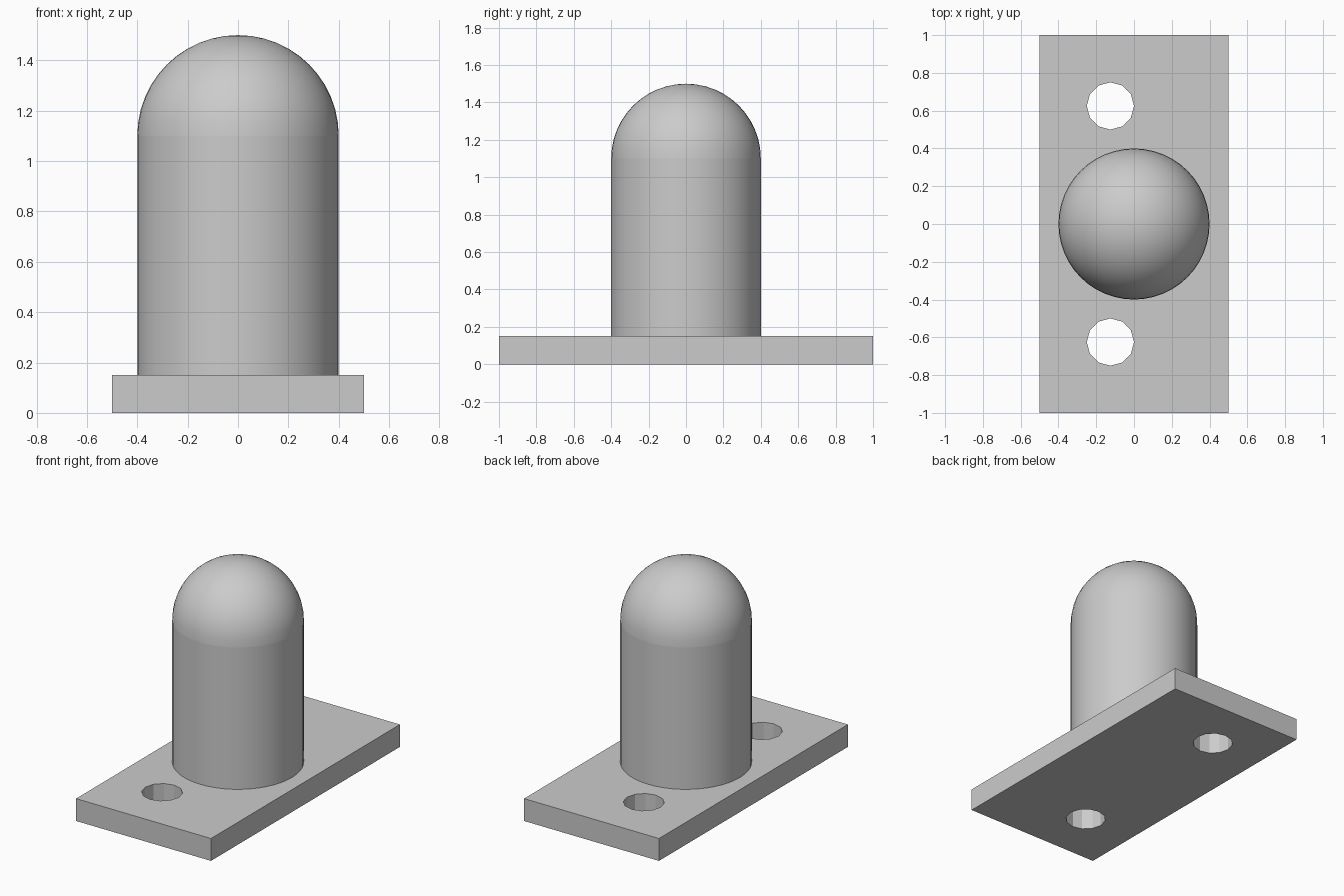
import bpy
import bmesh
from math import radians

cube = bpy.data.objects.get("Cube")
if cube:
    bpy.data.objects.remove(cube, do_unlink=True)

# Single grey finish
grey = bpy.data.materials.new("plain grey")
grey.use_nodes = True
grey.diffuse_color = (0.6, 0.6, 0.6, 1)
grey.node_tree.nodes["Principled BSDF"].inputs["Base Color"].default_value = grey.diffuse_color

BASE_H, RADIUS, SHOULDER = 0.15, 0.4, 1.1


def finish(name, smooth=False):
    ob = bpy.context.object
    ob.name = name
    ob.data.materials.append(grey)
    if smooth:
        bpy.ops.object.shade_smooth_by_angle(angle=radians(30))
    return ob


# Mounting plate
bpy.ops.mesh.primitive_cube_add(size=1, location=(0, 0, BASE_H / 2))
bpy.context.object.scale = (1, 2, BASE_H)
bpy.ops.object.transform_apply(location=False, rotation=False, scale=True)
plate = finish("mounting_plate")

# Two bolt holes, offset to the right side of the plate
for side, label in ((-1, "front"), (1, "back")):
    bpy.ops.mesh.primitive_cylinder_add(
        vertices=12, radius=0.125, depth=0.5,
        location=(-0.125, side * 0.625, BASE_H / 2), rotation=(0, 0, 0))
    cutter = finish(label + "_hole_cutter")
    cutter.hide_render = True
    cutter.hide_set(True)
    cut = plate.modifiers.new(label + " hole", "BOOLEAN")
    cut.operation = "DIFFERENCE"
    cut.solver = "EXACT"
    cut.object = cutter

# Apply the cuts and remove the cutters
bpy.context.view_layer.objects.active = plate
plate.select_set(True)
for mod in list(plate.modifiers):
    cutter = mod.object
    bpy.ops.object.modifier_apply(modifier=mod.name)
    bpy.data.objects.remove(cutter, do_unlink=True)

# Upright post
bpy.ops.mesh.primitive_cylinder_add(
    vertices=48, radius=RADIUS, depth=SHOULDER - BASE_H, end_fill_type="NOTHING",
    location=(0, 0, (SHOULDER + BASE_H) / 2))
finish("post", smooth=True)

# Rounded cap: upper half of a sphere
bpy.ops.mesh.primitive_uv_sphere_add(
    segments=48, ring_count=24, radius=RADIUS, location=(0, 0, SHOULDER))
cap = finish("dome_cap")
bm = bmesh.new()
bm.from_mesh(cap.data)
bmesh.ops.delete(bm, geom=[v for v in bm.verts if v.co.z < -0.001], context="VERTS")
bm.to_mesh(cap.data)
bm.free()
bpy.ops.object.shade_smooth_by_angle(angle=radians(30))
